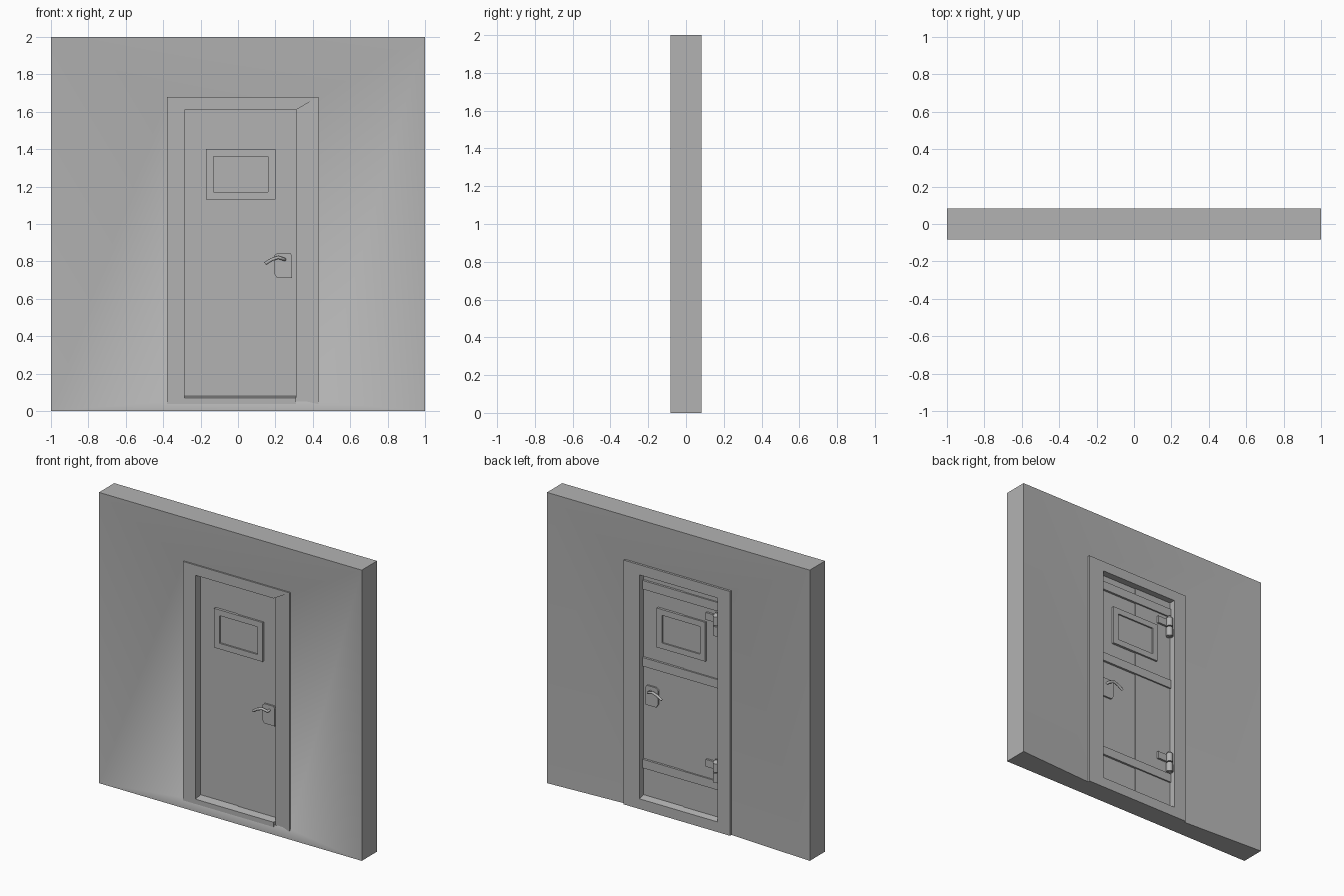
import bpy, bmesh, math
from mathutils import Vector

cube = bpy.data.objects.get("Cube")
if cube:
    bpy.data.objects.remove(cube, do_unlink=True)

# Single material
grey = bpy.data.materials.new("plain grey")
grey.use_nodes = True
COLOR = (0.45, 0.45, 0.45, 1)
grey.diffuse_color = COLOR
grey.node_tree.nodes["Principled BSDF"].inputs["Base Color"].default_value = COLOR


def finish(name, bm, smooth=None):
    bmesh.ops.recalc_face_normals(bm, faces=bm.faces)
    mesh = bpy.data.meshes.new(name)
    bm.to_mesh(mesh)
    bm.free()
    mesh.materials.append(grey)
    ob = bpy.data.objects.new(name, mesh)
    bpy.context.collection.objects.link(ob)
    if smooth:
        bpy.ops.object.select_all(action='DESELECT')
        ob.select_set(True)
        bpy.context.view_layer.objects.active = ob
        bpy.ops.object.shade_smooth_by_angle(angle=math.radians(smooth))
    return ob


def prism(name, outline, offset):
    """Extrude a closed outline of 3D points along offset."""
    bm = bmesh.new()
    face = bm.faces.new([bm.verts.new(p) for p in outline])
    ext = bmesh.ops.extrude_face_region(bm, geom=[face])
    moved = [v for v in ext["geom"] if isinstance(v, bmesh.types.BMVert)]
    bmesh.ops.translate(bm, vec=Vector(offset), verts=moved)
    if not any(len(f.verts) == len(outline) and f != face and f.is_valid
               and all(v in moved for v in f.verts) for f in bm.faces):
        bm.faces.new(moved)
    return finish(name, bm)


def box(name, x0, x1, y0, y1, z0, z1):
    outline = [(x0, y0, z0), (x1, y0, z0), (x1, y0, z1), (x0, y0, z1)]
    return prism(name, outline, (0, y1 - y0, 0))


def cylinder(name, x, y, z, radius, height, tip=None):
    bm = bmesh.new()
    bmesh.ops.create_cone(bm, cap_ends=True, segments=12, radius1=radius,
                          radius2=radius if tip is None else tip, depth=height)
    bmesh.ops.translate(bm, vec=Vector((x, y, z)), verts=bm.verts)
    return finish(name, bm, 40)


# Main dimensions
D = 0.083                     # half depth of the wall
FL, FR, FT = -0.38, 0.43, 1.68   # frame outline
OL, OR, OB, OT = -0.285, 0.31, 0.07, 1.61   # doorway
FRONT, BACK = -0.055, 0.065   # frame faces


# Wall: thick at the rim, dished gently towards the frame on both faces
def loop(bm, y, x0, x1, z0, z1):
    return [bm.verts.new(p) for p in
            ((x0, y, z0), (x0, y, z1), (x1, y, z1), (x1, y, z0))]


bm = bmesh.new()
fo = loop(bm, -D, -1, 1, 0, 2)
fi = loop(bm, -0.045, FL, FR, 0.05, FT)
bo = loop(bm, D, -1, 1, 0, 2)
bi = loop(bm, 0.05, FL, FR, 0, FT)
for i in range(4):
    j = (i + 1) % 4
    bm.faces.new((fo[i], fo[j], fi[j], fi[i]))
    if i < 3:
        bm.faces.new((bo[i], bo[j], bi[j], bi[i]))
        bm.faces.new((fo[i], fo[j], bo[j], bo[i]))
bm.faces.new((fo[0], fo[3], bo[3], bi[3], bi[0], bo[0]))
finish("wall", bm, 40)

# Door frame
box("frame_right_post", FL, OL, FRONT, BACK, 0, FT)
prism("frame_left_post", [(OR, -0.035, 0), (FR, FRONT, 0), (FR, BACK, 0), (OR, BACK, 0)],
      (0, 0, FT))
prism("frame_lintel", [(OL, FRONT, OT), (OR, FRONT, OT), (FR, FRONT, FT), (OL, FRONT, FT)],
      (0, BACK - FRONT, 0))
prism("frame_sill", [(OL, FRONT, 0), (OL, FRONT, OB), (OL, 0, OB + 0.01),
                     (OL, 0.02, OB + 0.01), (OL, BACK, OB), (OL, BACK, 0)],
      (OR - OL, 0, 0))

# Door leaf in two slightly offset panels, so that a seam shows
SEAM = 0.005
box("door_hinge_panel", OL - 0.01, SEAM, 0, 0.022, OB, OT + 0.01)
box("door_lock_panel", SEAM, OR + 0.01, -0.005, 0.017, OB, OT + 0.01)

# Reinforcing bands on the back
for name, z0, z1 in (("top", 1.5, 1.56), ("middle", 0.97, 1.03), ("bottom", 0.27, 0.33)):
    box(name + "_band", OL, OR, 0.015, 0.032, z0, z1)

# Window pane with a raised rim on both sides
WL, WR, WB, WT, RIM = -0.13, 0.16, 1.17, 1.36, 0.04
box("window_pane", WL, WR, -0.007, 0.024, WB, WT)
for side, y0, y1 in (("front", -0.018, 0), ("back", 0.016, 0.034)):
    box(side + "_window_rim_top", WL - RIM, WR + RIM, y0, y1, WT, WT + RIM)
    box(side + "_window_rim_bottom", WL - RIM, WR + RIM, y0, y1, WB - RIM, WB)
    box(side + "_window_rim_right", WL - RIM, WL, y0, y1, WB, WT)
    box(side + "_window_rim_left", WR, WR + RIM, y0, y1, WB, WT)

# Lock plates and lever handles on both sides
plate = [(0.21, 0.71), (0.29, 0.71), (0.29, 0.83), (0.28, 0.845),
         (0.21, 0.845), (0.192, 0.83), (0.192, 0.735)]
lever = [(0.25, 0.0, 0.81), (0.25, 0.035, 0.81), (0.215, 0.04, 0.822),
         (0.18, 0.04, 0.81), (0.145, 0.04, 0.788)]
for side, y, out in (("front", -0.004, -1), ("back", 0.016, 1)):
    prism(side + "_lock_plate", [(px, y, pz) for px, pz in plate], (0, 0.012 * out, 0))
    curve = bpy.data.curves.new(side + "_handle", 'CURVE')
    curve.dimensions = '3D'
    curve.bevel_depth = 0.009
    curve.bevel_resolution = 2
    curve.use_fill_caps = True
    spline = curve.splines.new('POLY')
    spline.points.add(len(lever) - 1)
    for pt, (px, py, pz) in zip(spline.points, lever):
        pt.co = (px, y + py * out, pz, 1)
    curve.materials.append(grey)
    bpy.context.collection.objects.link(bpy.data.objects.new(side + "_handle", curve))

# Hinges on the back
for name, z in (("upper", 1.41), ("lower", 0.4)):
    hx, hy = -0.262, 0.045
    cylinder(name + "_hinge_base", hx, hy, z - 0.035, 0.022, 0.065)
    cylinder(name + "_hinge_pin", hx, hy, z, 0.012, 0.14)
    cylinder(name + "_hinge_barrel", hx, hy, z + 0.035, 0.022, 0.06)
    cylinder(name + "_hinge_cap", hx, hy, z + 0.075, 0.022, 0.02, 0.008)
    box(name + "_hinge_strap", hx, -0.175, 0.018, 0.036, z + 0.01, z + 0.06)
    box(name + "_hinge_leaf", OL - 0.005, hx, 0.03, 0.055, z - 0.065, z - 0.01)
